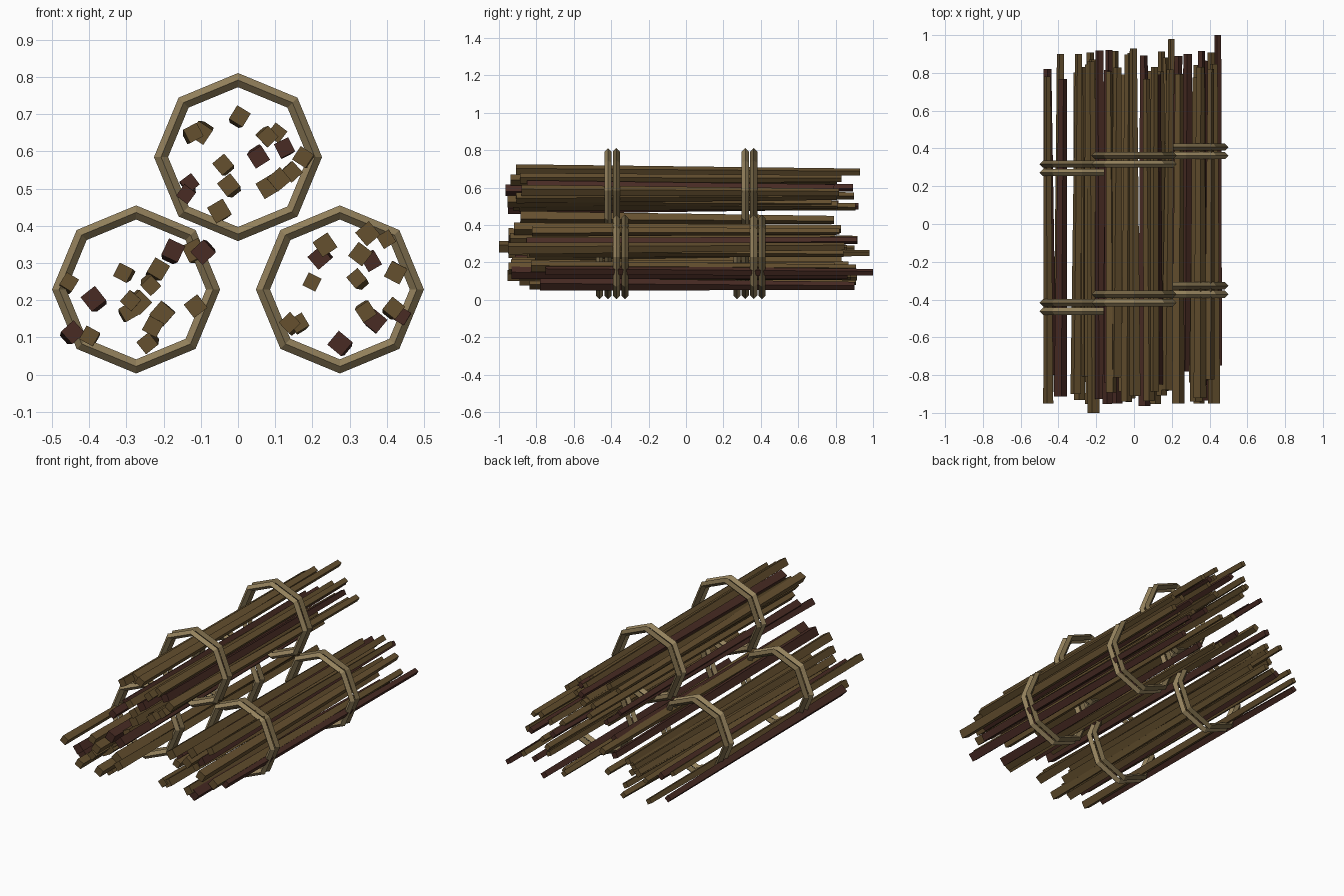
import bpy
import bmesh
import random
from math import pi
from mathutils import Matrix, Vector

random.seed(4)
cube = bpy.data.objects.get("Cube")
if cube:
    bpy.data.objects.remove(cube, do_unlink=True)


def material(name, rgb):
    mat = bpy.data.materials.new(name)
    mat.use_nodes = True
    colour = (*rgb, 1)
    mat.diffuse_color = colour
    mat.node_tree.nodes["Principled BSDF"].inputs["Base Color"].default_value = colour
    return mat


BROWN = material("brown wood", (0.13, 0.08, 0.028))
RED = material("red brown wood", (0.065, 0.024, 0.017))
ROPE = material("light rope", (0.30, 0.225, 0.11))
DARK_ROPE = material("dark rope", (0.17, 0.125, 0.058))


def stick(name, x, z, mat, front=None, back=None):
    """Four-sided tapering stick, slightly tilted, running from front to back."""
    front = front or random.uniform(0.80, 0.97)
    back = back or random.uniform(0.76, 0.93)
    start = Vector((x, -front, z))
    end = Vector((x + random.uniform(-0.016, 0.016), back,
                  z + random.uniform(-0.016, 0.016)))
    axis = end - start
    thick = random.uniform(0.027, 0.035)
    bm = bmesh.new()
    turn = axis.to_track_quat("Z", "X").to_matrix().to_4x4()
    roll = Matrix.Rotation(random.uniform(-0.35, 0.35), 4, "Z")
    bmesh.ops.create_cone(bm, cap_ends=True, segments=4, radius1=thick,
                          radius2=thick * 0.65, depth=axis.length,
                          matrix=Matrix.Translation((start + end) / 2) @ turn @ roll)
    mesh = bpy.data.meshes.new(name)
    bm.to_mesh(mesh)
    bm.free()
    mesh.materials.append(mat)
    bpy.context.collection.objects.link(bpy.data.objects.new(name, mesh))


def hoop(name, x, y, z, mat):
    """Eight-sided rope hoop with a diamond section."""
    bpy.ops.mesh.primitive_torus_add(major_segments=8, minor_segments=4,
                                     major_radius=0.207, minor_radius=0.019,
                                     location=(x, y, z), rotation=(pi / 2, 0, 0))
    ring = bpy.context.object
    ring.name = name
    ring.data.materials.append(mat)


def bundle(side, x, z, shift, brown, red):
    """One bundle: sticks placed in hundredths around its centre, and two rope pairs."""
    for mat, places in ((BROWN, brown), (RED, red)):
        for i, (dx, dz, *ends) in enumerate(places):
            stick(f"{side}_{mat.name.split()[0]}_stick_{i + 1}",
                  x + dx / 100, z + dz / 100, mat, *ends)
    for label, y in (("front", -0.417), ("back", 0.317)):
        hoop(f"{side}_{label}_light_hoop", x, y + shift, z, ROPE)
        hoop(f"{side}_{label}_dark_hoop", x, y + shift + 0.045, z, DARK_ROPE)


# Upper bundle
bundle("upper", 0, 0.585, 0,
       [(0.5, 11, 0.91, 0.93), (-10, 6.5), (-12, 6.5), (-4, -2), (-2.5, -7.5),
        (-5, -14.5), (8, -8), (10.5, 6.5), (8, 5.5), (17.5, 0), (14.5, -4),
        (11, -6)],
       [(-13, -7), (-14, -10), (5.5, 0), (12.5, 2.5)])

# Lower bundle on the model's right
bundle("right", -0.274, 0.229, -0.045,
       [(-18, 2, 0.95, 0.78), (-12.5, -12.5, 0.89, 0.9), (-3.5, 4.5, 0.9, 0.9),
        (6, 5.5, 1.0, 0.86), (4, 1), (-1.5, -3), (1, -3.5), (-2, -6),
        (7, -6.5), (4.5, -10), (3, -14.5), (16, -4.5), (15.5, 10.5)],
       [(-11.5, -2.5), (-17, -11.5, 0.8, 0.82), (10, 10.5), (18, 10)])

# Lower bundle on the model's left
bundle("left", 0.274, 0.229, 0.045,
       [(-4, 12), (-7.5, 2, 0.85, 0.98), (7.5, 15, 0.92, 0.83), (12.5, 13.5),
        (5.5, 9.5), (4.5, 3), (15, 4.5), (7, -6), (14.5, -5), (-13.5, -9),
        (-11, -9)],
       [(-5.5, 8.5), (8.5, 7.5), (9.5, -8.5), (16.5, -7, 0.75, 1.0),
        (0, -14.5, 0.78, 0.9)])
